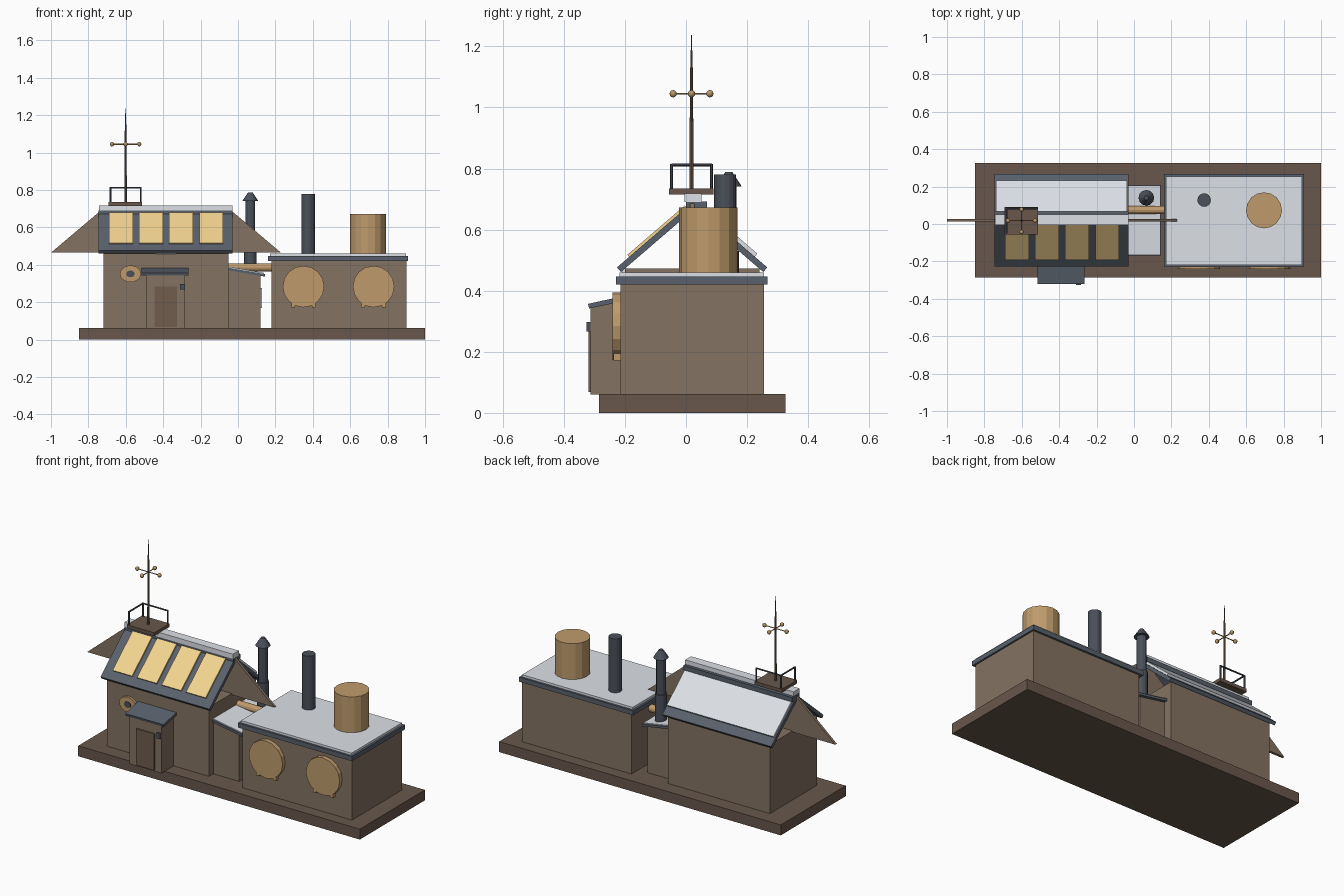
import bpy, bmesh, math
from mathutils import Vector

if "Cube" in bpy.data.objects:
    bpy.data.objects.remove(bpy.data.objects["Cube"])


def material(name, r, g, b):
    m = bpy.data.materials.new(name)
    m.diffuse_color = (r, g, b, 1)
    m.use_nodes = True
    m.node_tree.nodes["Principled BSDF"].inputs["Base Color"].default_value = m.diffuse_color
    return m


WALL = material("wall_brown", 0.23, 0.17, 0.12)
BASE = material("base_brown", 0.14, 0.095, 0.07)
DOOR = material("door_brown", 0.16, 0.11, 0.075)
SLATE = material("slate", 0.10, 0.12, 0.15)
IRON = material("iron", 0.07, 0.08, 0.10)
SNOW = material("pale_roof", 0.72, 0.75, 0.80)
BRASS = material("brass", 0.52, 0.33, 0.15)
GLOW = material("warm_glass", 0.90, 0.66, 0.28)


def finish(name, bm, mat):
    bmesh.ops.recalc_face_normals(bm, faces=bm.faces)
    me = bpy.data.meshes.new(name)
    bm.to_mesh(me)
    bm.free()
    me.materials.append(mat)
    ob = bpy.data.objects.new(name, me)
    bpy.context.collection.objects.link(ob)
    return ob


def prism(name, pts, axis, a, b, mat):
    """Extrude a closed profile along x (points are y,z) or y (points are x,z)."""
    bm = bmesh.new()
    vs = [bm.verts.new((a, p, q) if axis == "x" else (p, a, q)) for p, q in pts]
    f = bm.faces.new(vs)
    out = bmesh.ops.extrude_face_region(bm, geom=[f])["geom"]
    step = Vector((b - a, 0, 0)) if axis == "x" else Vector((0, b - a, 0))
    bmesh.ops.translate(bm, vec=step, verts=[v for v in out if isinstance(v, bmesh.types.BMVert)])
    return finish(name, bm, mat)


def box(name, x0, x1, y0, y1, z0, z1, mat):
    return prism(name, [(y0, z0), (y1, z0), (y1, z1), (y0, z1)], "x", x0, x1, mat)


def rod(name, p, q, r, mat, r2=None, n=16):
    """Cylinder or cone between two points."""
    p, q = Vector(p), Vector(q)
    bm = bmesh.new()
    bmesh.ops.create_cone(bm, cap_ends=True, segments=n, radius1=r,
                          radius2=r if r2 is None else r2, depth=(q - p).length)
    ob = finish(name, bm, mat)
    ob.location = (p + q) / 2
    ob.rotation_euler = (q - p).to_track_quat("Z", "Y").to_euler()
    return ob


# Plinth
box("plinth", -0.85, 1.0, -0.285, 0.325, 0, 0.062, BASE)

# Engine block with flat roof
box("engine_block", 0.18, 0.90, -0.215, 0.255, 0.06, 0.425, WALL)
box("engine_roof_edge", 0.16, 0.91, -0.23, 0.267, 0.42, 0.447, SLATE)
box("engine_roof_top", 0.172, 0.898, -0.218, 0.255, 0.445, 0.46, SNOW)
rod("roof_stack", (0.375, 0.128, 0.45), (0.375, 0.128, 0.78), 0.036, IRON)
rod("roof_tank", (0.695, 0.073, 0.455), (0.695, 0.073, 0.673), 0.096, BRASS)

# Round front plates with feet
for i, x in enumerate((0.35, 0.725)):
    rod(f"round_plate_{i}", (x, -0.21, 0.284), (x, -0.24, 0.284), 0.111, BRASS)
    for s in (-1, 1):
        cx = x + s * 0.055
        box(f"plate_foot_{i}_{s}", cx - 0.01, cx + 0.01, -0.238, -0.21, 0.172, 0.195, BRASS)

# Left house body
box("house_body", -0.72, -0.05, -0.2, 0.24, 0.06, 0.472, WALL)

# Pitched roof: layers measured from the outer slope line
RIDGE_Y, RIDGE_Z, PITCH = 0.02, 0.688, 0.86


def slope_slab(name, side, x0, x1, d0, d1, low, high, mat):
    t = math.atan(PITCH)
    def at(d, off):
        return (RIDGE_Y + side * (d + off * math.sin(t)), RIDGE_Z - PITCH * d + off * math.cos(t))
    return prism(name, [at(d0, low), at(d1, low), at(d1, high), at(d0, high)], "x", x0, x1, mat)


for side, label in ((-1, "front"), (1, "back")):
    slope_slab(f"{label}_roof_slope", side, -0.745, -0.03, 0, 0.246, -0.02, 0, SLATE)
slope_slab("back_roof_panel", 1, -0.738, -0.037, 0.035, 0.205, 0, 0.013, SNOW)
for i in range(4):
    x = -0.626 + i * 0.161
    slope_slab(f"skylight_{i}", -1, x - 0.064, x + 0.064, 0.018, 0.206, 0, 0.009, GLOW)
box("ridge_cap", -0.742, -0.03, -0.005, 0.05, 0.69, 0.718, SNOW)
box("ridge_beam", -0.745, -0.03, 0.0, 0.068, 0.665, 0.692, SLATE)

# Thin triangular fins running lengthwise at both roof ends
for i, x in enumerate((-0.72, -0.05)):
    prism(f"end_fin_{i}", [(x - 0.28, 0.465), (x + 0.28, 0.465), (x, 0.702)], "y", 0.013, 0.028, WALL)

# Lookout platform with rails on the left and back
box("lookout_platform", -0.692, -0.512, -0.055, 0.09, 0.715, 0.735, BASE)
corners = [(-0.682, -0.047), (-0.682, 0.083), (-0.52, 0.083)]
for i, (x, y) in enumerate(corners):
    rod(f"rail_post_{i}", (x, y, 0.73), (x, y, 0.815), 0.005, IRON, n=6)
for i in range(2):
    rod(f"rail_bar_{i}", (*corners[i], 0.812), (*corners[i + 1], 0.812), 0.005, IRON, n=6)

# Mast with cross arms and balls
MX, MY = -0.601, 0.018
rod("mast", (MX, MY, 0.73), (MX, MY, 1.1), 0.007, DOOR, r2=0.005, n=8)
rod("mast_tip", (MX, MY, 1.1), (MX, MY, 1.237), 0.005, DOOR, r2=0.001, n=8)
for k, (dx, dy) in enumerate(((0.073, 0), (-0.073, 0), (0, 0.06), (0, -0.06))):
    end = (MX + dx, MY + dy, 1.045)
    rod(f"mast_arm_{k}", (MX, MY, 1.045), end, 0.003, BRASS, n=6)
    bm = bmesh.new()
    bmesh.ops.create_uvsphere(bm, u_segments=10, v_segments=6, radius=0.012)
    finish(f"mast_ball_{k}", bm, BRASS).location = end

# Porch
prism("porch_body", [(-0.312, 0.06), (-0.19, 0.06), (-0.19, 0.373), (-0.312, 0.347)],
      "x", -0.493, -0.283, WALL)
prism("porch_roof", [(-0.317, 0.342), (-0.19, 0.369), (-0.193, 0.385), (-0.321, 0.357)],
      "x", -0.515, -0.265, SLATE)
box("porch_door", -0.446, -0.327, -0.319, -0.3, 0.068, 0.285, DOOR)
box("porch_lamp", -0.309, -0.284, -0.325, -0.305, 0.267, 0.298, IRON)
box("eave_lamp", -0.44, -0.33, -0.21, -0.19, 0.456, 0.472, SNOW)

# Round wall window
for name, d, s, mat in (("round_window_frame", 0.214, 1, BRASS), ("round_window_glass", 0.217, 0.4, IRON)):
    ob = rod(name, (0, -0.19, 0), (0, -d, 0), 1, mat, n=20)
    for v in ob.data.vertices:
        v.co.x *= 0.056 * s
        v.co.y *= 0.045 * s
    ob.location.x, ob.location.z = -0.575, 0.352

# Link room with sloping roof
prism("link_room", [(-0.06, 0.06), (0.12, 0.06), (0.12, 0.342), (-0.06, 0.377)], "y", -0.16, 0.19, WALL)
prism("link_roof_edge", [(-0.06, 0.372), (0.145, 0.337), (0.145, 0.351), (-0.06, 0.386)], "y", -0.168, 0.208, SLATE)
prism("link_roof_top", [(-0.06, 0.386), (0.14, 0.351), (0.14, 0.357), (-0.06, 0.392)], "y", -0.162, 0.202, SNOW)
box("link_window", 0.115, 0.128, -0.06, 0.04, 0.17, 0.275, SNOW)
rod("link_pipe", (-0.06, 0.075, 0.386), (0.19, 0.075, 0.386), 0.022, BRASS, n=12)

# Stove chimney
rod("stove_collar", (0.066, 0.14, 0.35), (0.066, 0.14, 0.53), 0.033, IRON, n=12)
rod("stove_pipe", (0.066, 0.14, 0.5), (0.066, 0.14, 0.745), 0.026, IRON, n=12)
rod("stove_cap", (0.066, 0.14, 0.742), (0.066, 0.14, 0.788), 0.042, IRON, r2=0.012, n=12)
